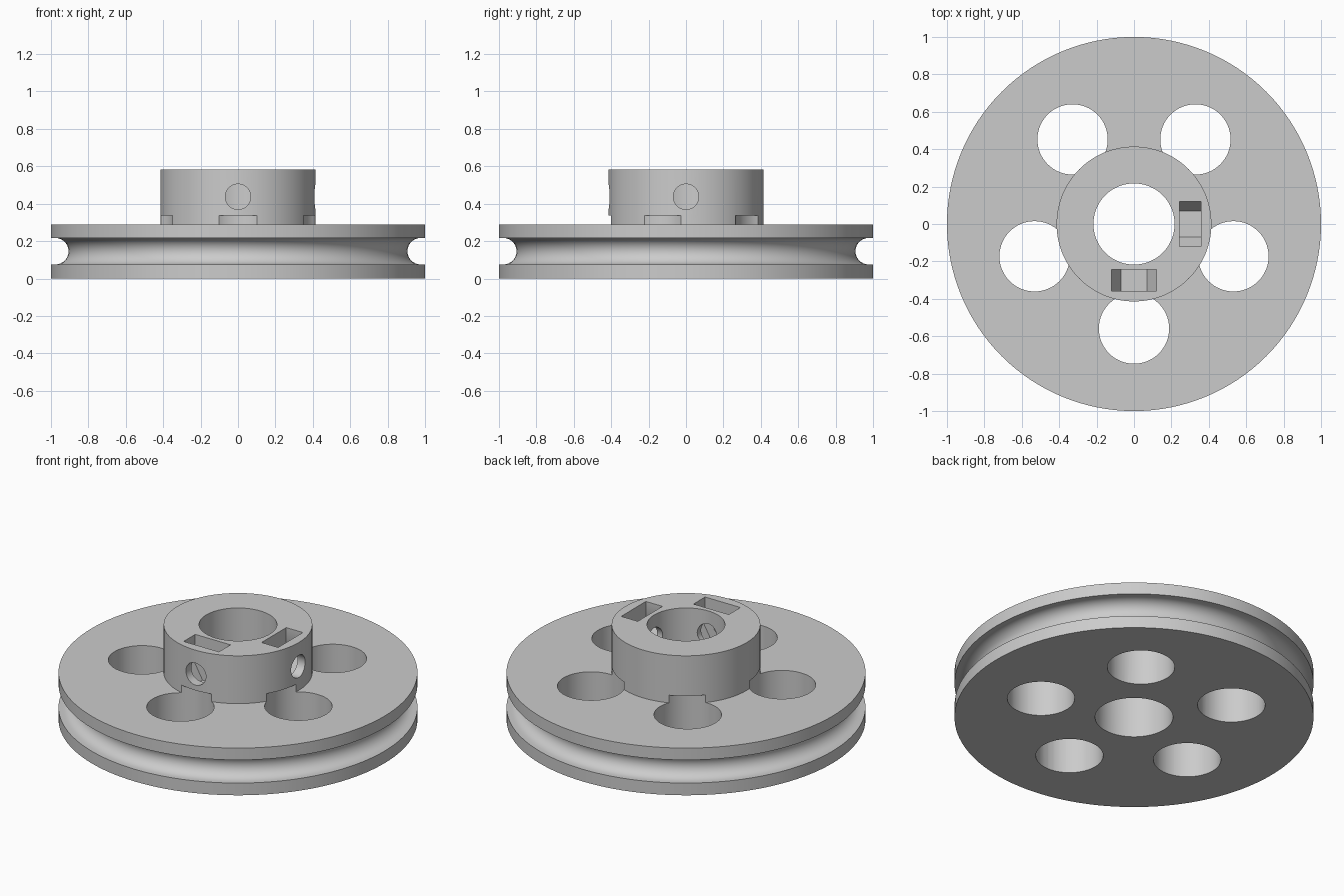
import bpy
import bmesh
from math import sin, cos, pi, tau, radians
from mathutils import Matrix, Vector

default_cube = bpy.data.objects.get("Cube")
if default_cube:
    bpy.data.objects.remove(default_cube, do_unlink=True)

# Main dimensions
RIM, HUB, BORE = 1.0, 0.414, 0.217
DISC_TOP, HUB_TOP = 0.29, 0.584
GROOVE_Z, GROOVE_R, GROOVE_X = 0.146, 0.071, 0.977
SCREW_Z = 0.437

grey = bpy.data.materials.new("light grey")
grey.use_nodes = True
grey.diffuse_color = (0.6, 0.6, 0.6, 1)
grey.node_tree.nodes["Principled BSDF"].inputs["Base Color"].default_value = (0.6, 0.6, 0.6, 1)


def finish(bm, name):
    bmesh.ops.recalc_face_normals(bm, faces=bm.faces)
    mesh = bpy.data.meshes.new(name)
    bm.to_mesh(mesh)
    bm.free()
    mesh.materials.append(grey)
    obj = bpy.data.objects.new(name, mesh)
    bpy.context.collection.objects.link(obj)
    return obj


def lathe(name, profile, steps):
    """Revolve a closed (radius, z) profile around the z axis."""
    bm = bmesh.new()
    verts = [bm.verts.new((r, 0, z)) for r, z in profile]
    edges = [bm.edges.new((v, verts[i - 1])) for i, v in enumerate(verts)]
    bmesh.ops.spin(bm, geom=verts + edges, cent=(0, 0, 0), axis=(0, 0, 1),
                   angle=tau, steps=steps)
    bmesh.ops.remove_doubles(bm, verts=bm.verts, dist=1e-4)
    return finish(bm, name)


def prism(name, outline, start, end, frame):
    """Extrude a 2D outline along the local z axis of a frame."""
    bm = bmesh.new()
    face = bm.faces.new([bm.verts.new((x, y, start)) for x, y in outline])
    top = bmesh.ops.extrude_face_region(bm, geom=[face])["geom"]
    bmesh.ops.translate(bm, vec=(0, 0, end - start),
                        verts=[g for g in top if isinstance(g, bmesh.types.BMVert)])
    bm.transform(frame)
    obj = finish(bm, name)
    obj.hide_render = True
    return obj


def circle(radius, count):
    return [(radius * cos(tau * i / count), radius * sin(tau * i / count))
            for i in range(count)]


def cut(target, cutter):
    bpy.context.view_layer.objects.active = target
    mod = target.modifiers.new("cut", 'BOOLEAN')
    mod.operation, mod.solver, mod.object = 'DIFFERENCE', 'EXACT', cutter
    bpy.ops.object.modifier_apply(modifier=mod.name)
    bpy.data.objects.remove(cutter, do_unlink=True)


# Grooved wheel, hub and bore in one revolved profile
groove = [(GROOVE_X - GROOVE_R * sin(pi * i / 16), GROOVE_Z - GROOVE_R * cos(pi * i / 16))
          for i in range(17)]
profile = [(BORE, 0), (RIM, 0), (RIM, GROOVE_Z - GROOVE_R), *groove,
           (RIM, GROOVE_Z + GROOVE_R), (RIM, DISC_TOP), (HUB, DISC_TOP),
           (HUB, HUB_TOP), (BORE, HUB_TOP)]
wheel = lathe("pulley_wheel", profile, 128)

# Five lightening holes that also notch the foot of the hub
for i in range(5):
    a = radians(-90 + 72 * i)
    place = Matrix.Translation((0.559 * cos(a), 0.559 * sin(a), 0))
    cut(wheel, prism("wheel_hole", circle(0.188, 64), -0.1, 0.337, place))

# Nut pocket: lower part of a hexagon, open straight up through the hub top
half = [(0.07, -0.121), (0.14, 0), (0.12, 0.035), (0.12, 0.3)]
pocket = half + [(-x, y) for x, y in reversed(half)]

# Set screw holes and nut pockets on the front and left of the hub
for out in (Vector((0, -1, 0)), Vector((1, 0, 0))):
    up = Vector((0, 0, 1))
    side = up.cross(out)
    frame = Matrix.Translation((0, 0, SCREW_Z)) @ Matrix((side, up, out)).transposed().to_4x4()
    cut(wheel, prism("nut_pocket", pocket, 0.244, 0.357, frame))
    cut(wheel, prism("screw_hole", circle(0.068, 48), 0.1, 0.5, frame))

# Smooth round walls with crisp edges
bpy.ops.object.select_all(action='DESELECT')
wheel.select_set(True)
bpy.context.view_layer.objects.active = wheel
bpy.ops.object.shade_smooth_by_angle(angle=radians(30))
